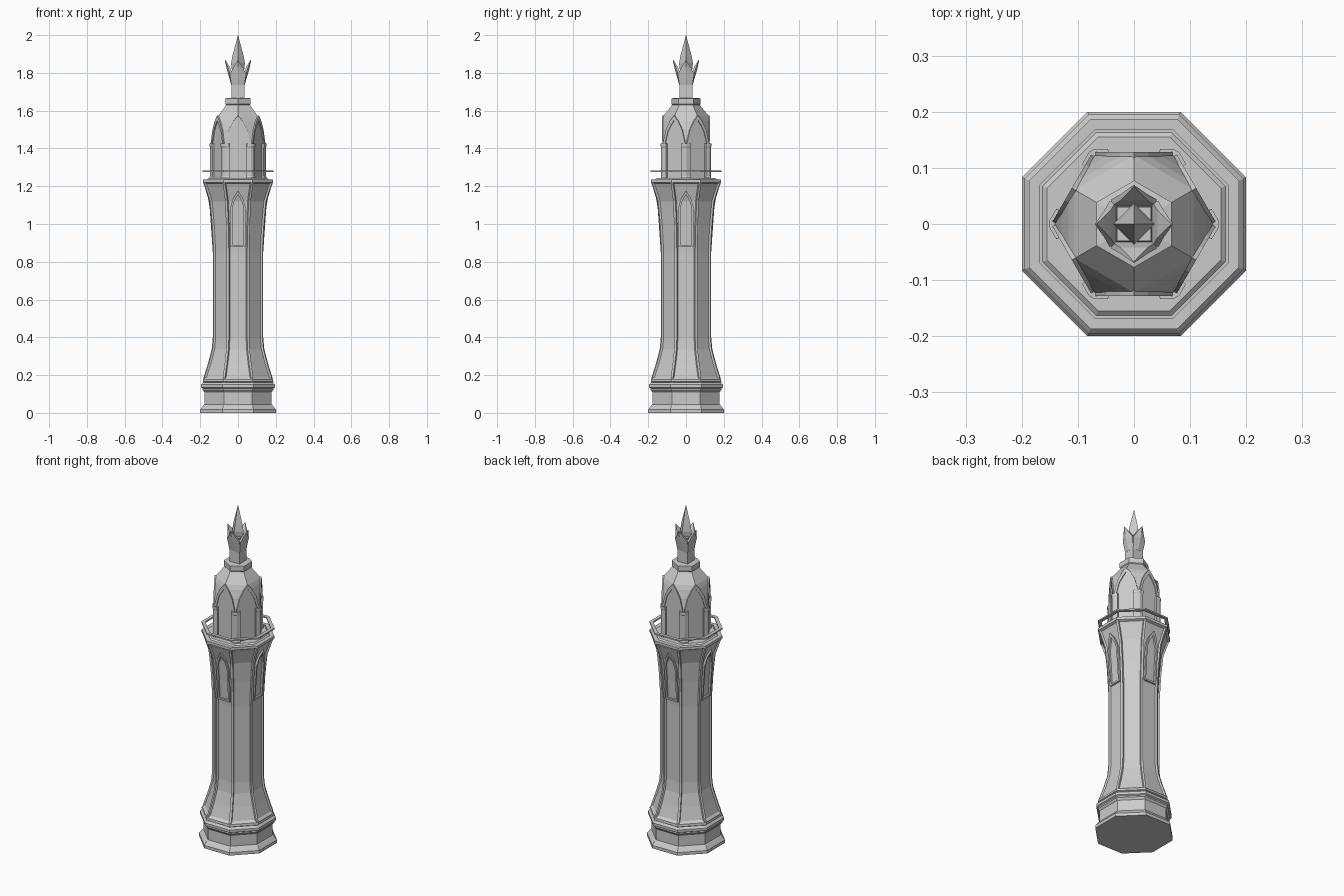
import bpy, bmesh
from math import cos, sin, pi, radians
from mathutils import Vector, Matrix

if "Cube" in bpy.data.objects:
    bpy.data.objects.remove(bpy.data.objects["Cube"])


def loft(name, sections, angles=(0,), closed=False):
    """Skin equal-length point sections, repeated at each angle around z."""
    bm = bmesh.new()
    for a in angles:
        rot = Matrix.Rotation(radians(a), 3, 'Z')
        rows = [[bm.verts.new(rot @ Vector(p)) for p in s] for s in sections]
        n = len(rows[0])
        pairs = list(zip(rows, rows[1:])) + ([(rows[-1], rows[0])] if closed else [])
        for r, s in pairs:
            for i in range(n):
                j = (i + 1) % n
                bm.faces.new((r[i], r[j], s[j], s[i]))
        if not closed:
            bm.faces.new(rows[0][::-1])
            bm.faces.new(rows[-1])
    bmesh.ops.remove_doubles(bm, verts=bm.verts, dist=1e-5)
    bmesh.ops.recalc_face_normals(bm, faces=bm.faces)
    me = bpy.data.meshes.new(name)
    bm.to_mesh(me)
    bm.free()
    ob = bpy.data.objects.new(name, me)
    bpy.context.collection.objects.link(ob)
    return ob


def prism(name, profile, n, rot, closed=False):
    """n-sided turned form; profile is (flat-to-centre distance, z)."""
    k = 1 / cos(pi / n)
    rings = [[(r * k * cos(radians(rot) + 2 * pi * i / n),
               r * k * sin(radians(rot) + 2 * pi * i / n), z) for i in range(n)]
             for r, z in profile]
    return loft(name, rings, closed=closed)


def radius_at(profile, z):
    for (r0, z0), (r1, z1) in zip(profile, profile[1:]):
        if z0 <= z <= z1:
            return r0 + (r1 - r0) * (z - z0) / (z1 - z0)
    return profile[-1][0]


def mirrored(half):
    """Right half (u, z) ending at the apex -> whole outline."""
    return half + [(-u, z) for u, z in half[-2::-1]]


OCT = [45 * i + 22.5 for i in range(8)]
QUAD = [0, 90, 180, 270]

# Octagonal plinth
prism("plinth", [(.2, 0), (.2, .018), (.183, .04), (.178, .045), (.178, .11), (.187, .122),
                 (.187, .13), (.195, .135), (.195, .15), (.186, .16), (.17, .165)], 8, 22.5)

# Shaft with flared foot and head
shaft = [(.176, .16), (.172, .19), (.15, .26), (.13, .335), (.124, .4), (.124, .85),
         (.132, 1.0), (.143, 1.12), (.168, 1.2), (.176, 1.22)]
prism("shaft", shaft, 8, 22.5)
prism("shaft_foot_moulding", [(.18, .16), (.187, .165), (.185, .178), (.172, .19)], 8, 22.5)

# Ribs along the eight corners
k = 1 / cos(pi / 8)
w = .009
loft("corner_ribs", [[((r - .01) * k, -w, z), ((r + .007) * k, -w * .7, z),
                      ((r + .007) * k, w * .7, z), ((r - .01) * k, w, z)]
                     for r, z in shaft], OCT)

# Pointed window frames on the four main faces
outer = mirrored([(.04, .88), (.04, 1.09), (.025, 1.14), (0, 1.178)])
inner = mirrored([(.03, .89), (.03, 1.085), (.018, 1.125), (0, 1.155)])
frame = []
for (u, z), (v, y) in zip(outer, inner):
    a, b = radius_at(shaft, z), radius_at(shaft, y)
    frame.append([(a - .01, u, z), (a + .01, u, z), (b + .01, v, y), (b - .01, v, y)])
loft("window_frames", frame, QUAD, closed=True)

# Gallery floor with stepped centre, and the thin rail above it
prism("gallery_floor", [(.172, 1.213), (.186, 1.22), (.186, 1.236), (.163, 1.236),
                        (.155, 1.243), (.1, 1.243)], 8, 22.5)
prism("gallery_rail", [(.168, 1.275), (.187, 1.275), (.187, 1.283), (.168, 1.283)],
      8, 22.5, closed=True)

# Turret: faceted dome trimmed by six wall planes, leaving pointed gables
turret = prism("turret_body", [(.142, 1.235), (.142, 1.42), (.129, 1.5), (.117, 1.545),
                               (.106, 1.57), (.07, 1.62), (.06, 1.635)], 6, 30)
bm = bmesh.new()
bm.from_mesh(turret.data)
for i in range(6):
    t = radians(30 + 60 * i)
    nrm = Vector((cos(t), sin(t), 0))
    cut = bmesh.ops.bisect_plane(bm, geom=bm.verts[:] + bm.edges[:] + bm.faces[:],
                                 plane_co=nrm * .122, plane_no=nrm, clear_outer=True)
    edges = [e for e in cut["geom_cut"] if isinstance(e, bmesh.types.BMEdge)]
    bmesh.ops.holes_fill(bm, edges=edges, sides=0)
bmesh.ops.recalc_face_normals(bm, faces=bm.faces)
bm.to_mesh(turret.data)
bm.free()

# Gable arch trims
outer = mirrored([(.07, 1.42), (.049, 1.5), (.025, 1.545), (0, 1.575)])
inner = mirrored([(.056, 1.42), (.038, 1.49), (.017, 1.525), (0, 1.548)])
loft("gable_trims", [[(.117, u, z), (.128, u, z), (.128, v, y), (.117, v, y)]
                     for (u, z), (v, y) in zip(outer, inner)],
     [30 + 60 * i for i in range(6)])

# Pilasters wrapping the six turret corners
pil = [(.12, 0), (.124, .022), (.136, .026), (.148, .006), (.148, -.006), (.136, -.026),
       (.124, -.022)]
loft("turret_pilasters", [[(x * s, y * s, z) for x, y in pil]
                          for s, z in ((1.015, 1.236), (1.015, 1.25), (1, 1.255), (1, 1.405),
                                       (1.02, 1.41), (1.02, 1.425))],
     [60 * i for i in range(6)])

# Collar on the dome
prism("dome_collar", [(.06, 1.625), (.067, 1.635), (.067, 1.665), (.05, 1.668)], 6, 30)

# Finial: square stem, four petals, pointed bud
prism("finial_stem", [(.034, 1.66), (.034, 1.77), (.03, 1.82)], 4, 45)
loft("finial_petals", [[(r - d, -h, z), (r - d, h, z), (r - g, h, z), (r, 0, z + e), (r - g, -h, z)]
                       for r, h, z, d, g, e in ((.035, .032, 1.735, .012, .001, 0),
                                                (.054, .04, 1.8, .022, .01, 0),
                                                (.062, .024, 1.83, .02, .009, 0),
                                                (.07, .001, 1.868, .004, .001, 0))], QUAD)
prism("finial_bud", [(.018, 1.76), (.026, 1.85), (.021, 1.89), (.0003, 2.0)], 4, 0)
